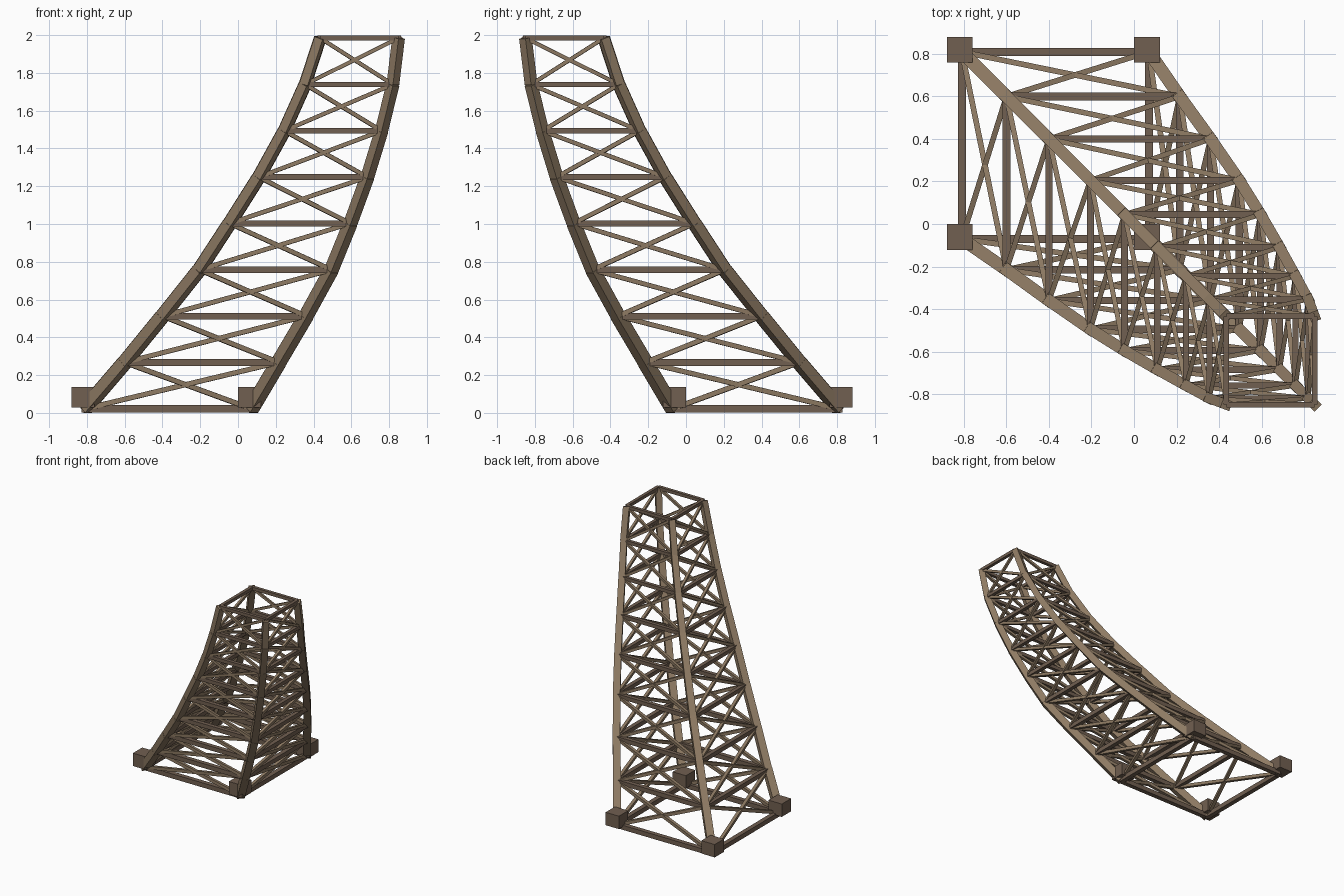
import bpy
from mathutils import Vector, Matrix

if "Cube" in bpy.data.objects:
    bpy.data.objects.remove(bpy.data.objects["Cube"])


def material(name, rgb):
    m = bpy.data.materials.new(name)
    m.diffuse_color = (*rgb, 1)
    m.use_nodes = True
    m.node_tree.nodes["Principled BSDF"].inputs["Base Color"].default_value = m.diffuse_color
    return m


TAN = material("tan iron", (0.27, 0.195, 0.125))
BROWN = material("brown iron", (0.165, 0.115, 0.082))

# Inner and outer edge of the leaning square section at each level
INNER = [-0.81, -0.60, -0.40, -0.205, -0.045, 0.11, 0.245, 0.355, 0.435]
OUTER = [0.07, 0.215, 0.36, 0.495, 0.595, 0.685, 0.76, 0.82, 0.85]
N = len(INNER) - 1


def corners(i):
    a, b = INNER[i], OUTER[i]
    z = 0.022 + (1.984 - 0.022) * i / N
    return [Vector((x, y, z)) for x, y in ((a, -a), (b, -a), (b, -b), (a, -b))]


def box(name, matrix, size, mat):
    sx, sy, sz = (s / 2 for s in size)
    verts = [matrix @ Vector((x, y, z))
             for x in (-sx, sx) for y in (-sy, sy) for z in (-sz, sz)]
    faces = [(0, 1, 3, 2), (4, 6, 7, 5), (0, 4, 5, 1),
             (2, 3, 7, 6), (0, 2, 6, 4), (1, 5, 7, 3)]
    mesh = bpy.data.meshes.new(name)
    mesh.from_pydata(verts, [], faces)
    mesh.materials.append(mat)
    ob = bpy.data.objects.new(name, mesh)
    bpy.context.collection.objects.link(ob)


def beam(name, p, q, width, mat):
    d = q - p
    rot = d.to_track_quat('Z', 'Y').to_matrix().to_4x4()
    box(name, Matrix.Translation((p + q) / 2) @ rot, (width, width, d.length), mat)


levels = [corners(i) for i in range(N + 1)]
for i, ring in enumerate(levels):
    t = i / N
    for k in range(4):
        n = (k + 1) % 4
        # Horizontal ring
        beam("ring_beam", ring[k], ring[n], 0.038 - 0.012 * t, BROWN)
        if i < N:
            up = levels[i + 1]
            # Corner rail and crossed braces on each side
            beam("corner_rail", ring[k], up[k], 0.06 - 0.014 * t, TAN)
            beam("cross_brace", ring[k], up[n], 0.026 - 0.007 * t, TAN)
            beam("cross_brace", ring[n], up[k], 0.026 - 0.007 * t, TAN)

# Footing blocks
for x in (-0.82, 0.062):
    for y in (0.82, -0.062):
        box("footing_block", Matrix.Translation((x, y, 0.083)),
            (0.122, 0.122, 0.107), BROWN)
